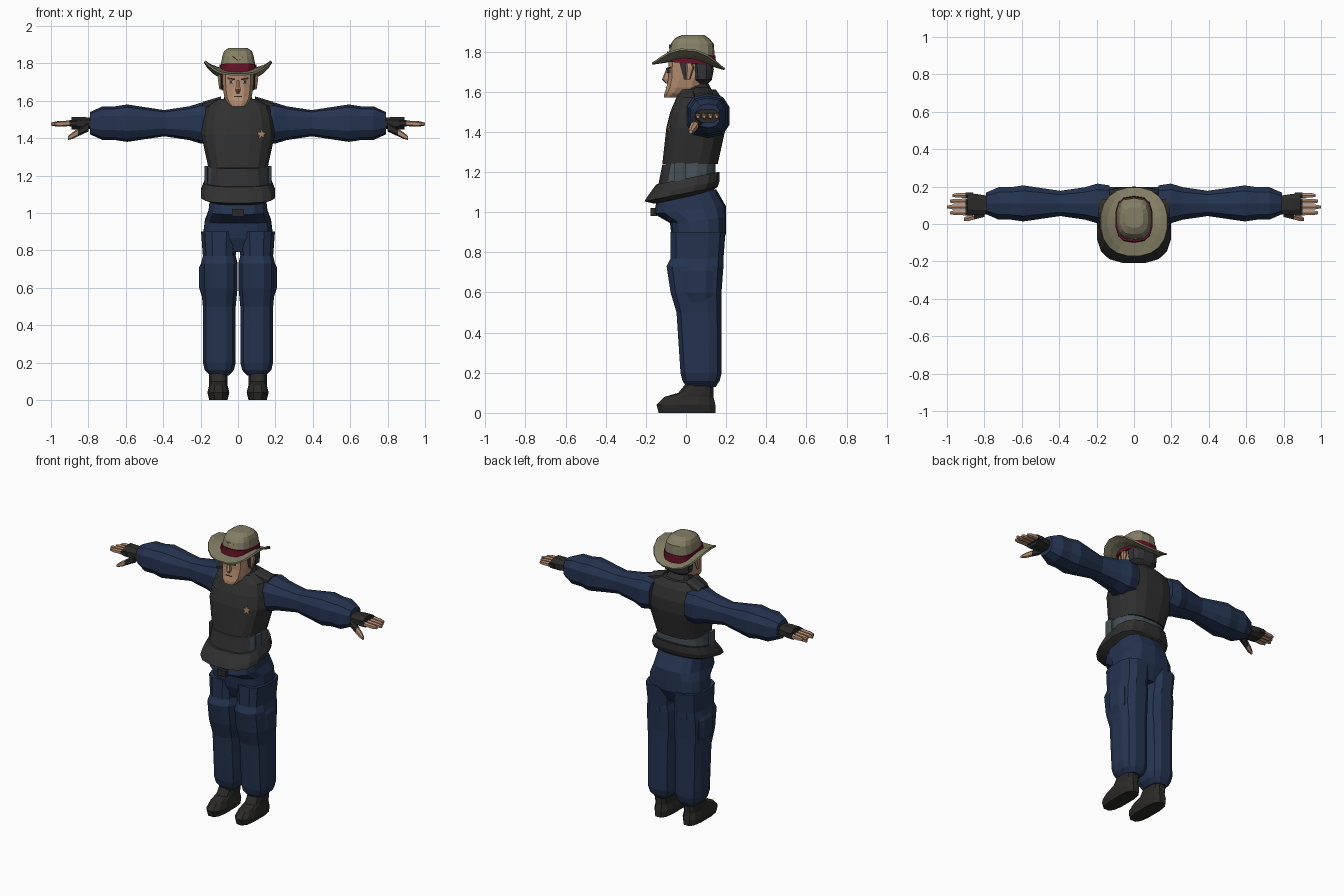
import bpy, bmesh, math
from mathutils import Vector

cube = bpy.data.objects.get("Cube")
if cube:
    bpy.data.objects.remove(cube)


def material(name, *rgb):
    mat = bpy.data.materials.new(name)
    mat.use_nodes = True
    mat.diffuse_color = (*rgb, 1)
    mat.node_tree.nodes["Principled BSDF"].inputs["Base Color"].default_value = (*rgb, 1)
    return mat


navy = material("navy cloth", .018, .034, .08)
black = material("black vest", .03, .03, .03)
grey = material("grey panel", .06, .08, .09)
leather = material("dark leather", .024, .023, .022)
skin = material("skin", .45, .26, .16)
felt = material("tan felt", .23, .21, .13)
red = material("dark red band", .13, .006, .02)
hair = material("charcoal hair", .035, .035, .04)
bronze = material("bronze", .42, .23, .13)
white = material("eye white", .5, .48, .45)


def finish(name, bm, materials, mirror=False, rule=None):
    """Turn a bmesh into an object, optionally mirrored and coloured by a rule."""
    bmesh.ops.recalc_face_normals(bm, faces=bm.faces)
    if rule:
        for face in bm.faces:
            face.material_index = int(rule(face.calc_center_median()))
    mesh = bpy.data.meshes.new(name)
    bm.to_mesh(mesh)
    bm.free()
    for mat in materials:
        mesh.materials.append(mat)
    part = bpy.data.objects.new(name, mesh)
    bpy.context.collection.objects.link(part)
    if mirror:
        part.modifiers.new("Mirror", 'MIRROR')
    return part


def rounded_ring(sides, power):
    """Unit outline between a circle and a square, starting half a step round."""
    for i in range(sides):
        angle = math.tau * (i + .5) / sides
        yield [math.copysign(abs(t) ** power, t) for t in (math.cos(angle), math.sin(angle))]


def bridge(bm, loops):
    for lower, upper in zip(loops, loops[1:]):
        for i in range(len(lower)):
            bm.faces.new((lower[i - 1], lower[i], upper[i], upper[i - 1]))


def skin_loops(name, rings, materials, sides, power, place, **options):
    bm = bmesh.new()
    loops = [[bm.verts.new(place(ring, u, v)) for u, v in rounded_ring(sides, power)] for ring in rings]
    bridge(bm, loops)
    bm.faces.new(loops[0])
    bm.faces.new(loops[-1])
    return finish(name, bm, materials, **options)


def stack(name, rings, *materials, centre=0, tilt=0, sides=12, power=.7, **options):
    """Upright body from rings of (height, half width, front, back)."""
    def place(ring, u, v):
        height, width, front, back = ring
        depth = v * (back - front) / 2
        return centre + u * width, (front + back) / 2 + depth, height + tilt * depth
    return skin_loops(name, rings, materials, sides, power, place, **options)


def limb(name, start, end, radii, *materials, flat=1, sides=10, **options):
    """Sideways limb with evenly spaced radii, mirrored to both sides."""
    start, end = Vector(start), Vector(end)
    rings = [(start.lerp(end, i / (len(radii) - 1)), r) for i, r in enumerate(radii)]

    def place(ring, u, v):
        middle, radius = ring
        return middle + Vector((0, u * radius, v * radius * flat))
    return skin_loops(name, rings, materials, sides, .75, place, mirror=True, **options)


def plate(name, target, x, z, outline, mat, mirror=False, thick=.006):
    """Thin outline laid on the front surface of the target."""
    bpy.context.view_layer.update()
    hit, at, normal, index = target.ray_cast(Vector((x, -1, z)), Vector((0, 1, 0)))
    side = Vector((0, 0, 1)).cross(normal).normalized()
    up = normal.cross(side)
    bm = bmesh.new()
    face = bm.faces.new([bm.verts.new(at + side * a + up * b - normal * .002) for a, b in outline])
    raised = bmesh.ops.extrude_face_region(bm, geom=[face])["geom"]
    bmesh.ops.translate(bm, vec=normal * thick, verts=[v for v in raised if isinstance(v, bmesh.types.BMVert)])
    return finish(name, bm, [mat], mirror)


def bar(w, h, slant=0):
    return [(-w, -h - slant), (w, -h + slant), (w, h + slant), (-w, h - slant)]


def star(radius):
    points = []
    for i in range(10):
        reach = radius * (.45 if i % 2 else 1)
        points.append((reach * math.sin(i * math.pi / 5), reach * math.cos(i * math.pi / 5)))
    return points


# Boots and trousers
stack("boot", [(0, .05, -.14, .15), (.04, .06, -.15, .15), (.08, .05, -.11, .14), (.1, .05, -.04, .14),
               (.15, .05, 0, .14)], leather, centre=.105, mirror=True)
stack("trouser_leg", [(.13, .05, 0, .15), (.16, .08, -.02, .17), (.2, .09, -.03, .18), (.5, .09, -.05, .18),
                      (.6, .1, -.08, .18), (.73, .1, -.1, .19), (.77, .09, -.08, .19), (.9, .1, -.08, .2)],
      navy, centre=.1, mirror=True)
stack("cargo_pocket", [(.54, .02, .01, .12), (.6, .04, -.02, .14), (.71, .04, -.02, .14), (.75, .02, 0, .13)],
      navy, centre=.17, sides=8, mirror=True)
stack("trouser_hips", [(.8, .13, -.04, .16), (.88, .19, -.07, .2), (.96, .18, -.08, .2), (1.01, .16, -.16, .2),
                       (1.1, .15, -.14, .15)], navy, tilt=.1, sides=14)
stack("belt_buckle", [(.98, .04, -.18, -.14), (1.02, .04, -.18, -.14)], leather, sides=4)

# Vest: flared hem, grey band round the sides and back, then the chest
stack("vest_hem", [(1.07, .15, -.16, .12), (1.09, .2, -.21, .16), (1.12, .2, -.19, .17), (1.17, .18, -.15, .17)],
      black, tilt=.2, sides=16)
stack("vest_band", [(1.15, .17, -.14, .15), (1.25, .16, -.12, .15)], black, grey, tilt=.1, sides=16,
      rule=lambda c: c.y > -.08)
vest = stack("vest_chest", [(1.24, .16, -.12, .16), (1.33, .18, -.11, .18), (1.42, .2, -.1, .2),
                            (1.5, .19, -.08, .2), (1.57, .17, -.05, .18), (1.61, .1, -.03, .15)], black, sides=16)
stack("side_pouch", [(1.12, .01, -.06, 0), (1.25, .01, -.06, 0)], grey, centre=.17, sides=8, mirror=True)
limb("shoulder_strap", (.09, .08, 1.6), (.19, .09, 1.57), [.05, .05, .05], black, flat=.5, sides=8)
stack("collar", [(1.57, .09, -.01, .14), (1.63, .07, 0, .11)], black, tilt=.3)
plate("star_badge", vest, .125, 1.42, star(.026), bronze)

# Sleeves, gloves and fingers
limb("sleeve", (.13, .11, 1.48), (.79, .11, 1.48), [.1, .11, .09, .08, .07, .08, .09, .1, .09, .09, .06], navy)
limb("glove", (.76, .1, 1.48), (.89, .107, 1.48), [.05, .055, .06, .06], leather, flat=.6, sides=8)
for i, finger in enumerate(("index", "middle", "ring", "little")):
    y, tip = .06 + i * .031, 1 - .015 * abs(i - 1)
    limb(finger + "_glove", (.86, y, 1.48), (.9, y, 1.48), [.017, .017], leather, sides=6)
    limb(finger + "_finger", (.88, y, 1.48), (tip, y, 1.475), [.015, .015, .014, .014, .008], skin, sides=6)
limb("thumb", (.8, .06, 1.46), (.91, .024, 1.4), [.025, .022, .02, .018, .01], leather, skin, sides=6,
     rule=lambda c: c.x > .85)

# Head
stack("neck", [(1.54, .07, -.04, .09), (1.68, .06, -.02, .09)], skin)
head = stack("head", [(1.57, .04, -.11, -.04), (1.59, .06, -.11, .03), (1.62, .075, -.1, .08),
                      (1.67, .083, -.09, .1), (1.78, .087, -.09, .12)], skin)
stack("back_hair", [(1.64, .06, .05, .11), (1.66, .09, .03, .13), (1.71, .094, .02, .14), (1.78, .09, .01, .13)], hair)
stack("sideburn", [(1.66, .005, -.01, .01), (1.77, .008, -.04, .05)], hair, centre=.086, sides=6, mirror=True)
stack("ear", [(1.66, .005, 0, .02), (1.72, .015, 0, .04), (1.74, .01, 0, .03)], skin, centre=.095, sides=6, mirror=True)
stack("nose", [(1.64, .008, -.1, -.08), (1.66, .015, -.12, -.08), (1.71, .008, -.1, -.08)], skin, sides=6)
plate("eye", head, .037, 1.7, bar(.015, .006), white, True, .004)
plate("iris", head, .037, 1.7, bar(.007, .007), hair, True)
plate("eyebrow", head, .037, 1.717, bar(.02, .004, .003), hair, True)
plate("mouth", head, 0, 1.622, bar(.022, .002), leather)

# Hat: brim dipping to front and back with curled sides, then band and crown
bm = bmesh.new()
loops = []
for reach in (.4, .8, 1):
    loops.append([bm.verts.new((.178 * reach * u, .012 + .184 * reach * v,
                                1.77 - reach * (.04 + .014 * v) + .085 * reach ** 2 * abs(u) ** 3))
                  for u, v in rounded_ring(20, .85)])
bridge(bm, loops)
finish("hat_brim", bm, [felt]).modifiers.new("Felt", 'SOLIDIFY').thickness = .01
stack("hat_band", [(1.74, .1, -.1, .15), (1.79, .1, -.095, .147)], red, tilt=-.08, sides=14)
crown = stack("hat_crown", [(1.78, .096, -.09, .143), (1.84, .085, -.075, .138), (1.866, .075, -.055, .115),
                            (1.883, .05, -.02, .09)], felt, sides=14)
plate("hat_badge", crown, 0, 1.826, [(-.028, .01), (0, -.012), (.028, .01), (0, .004)], bronze)
